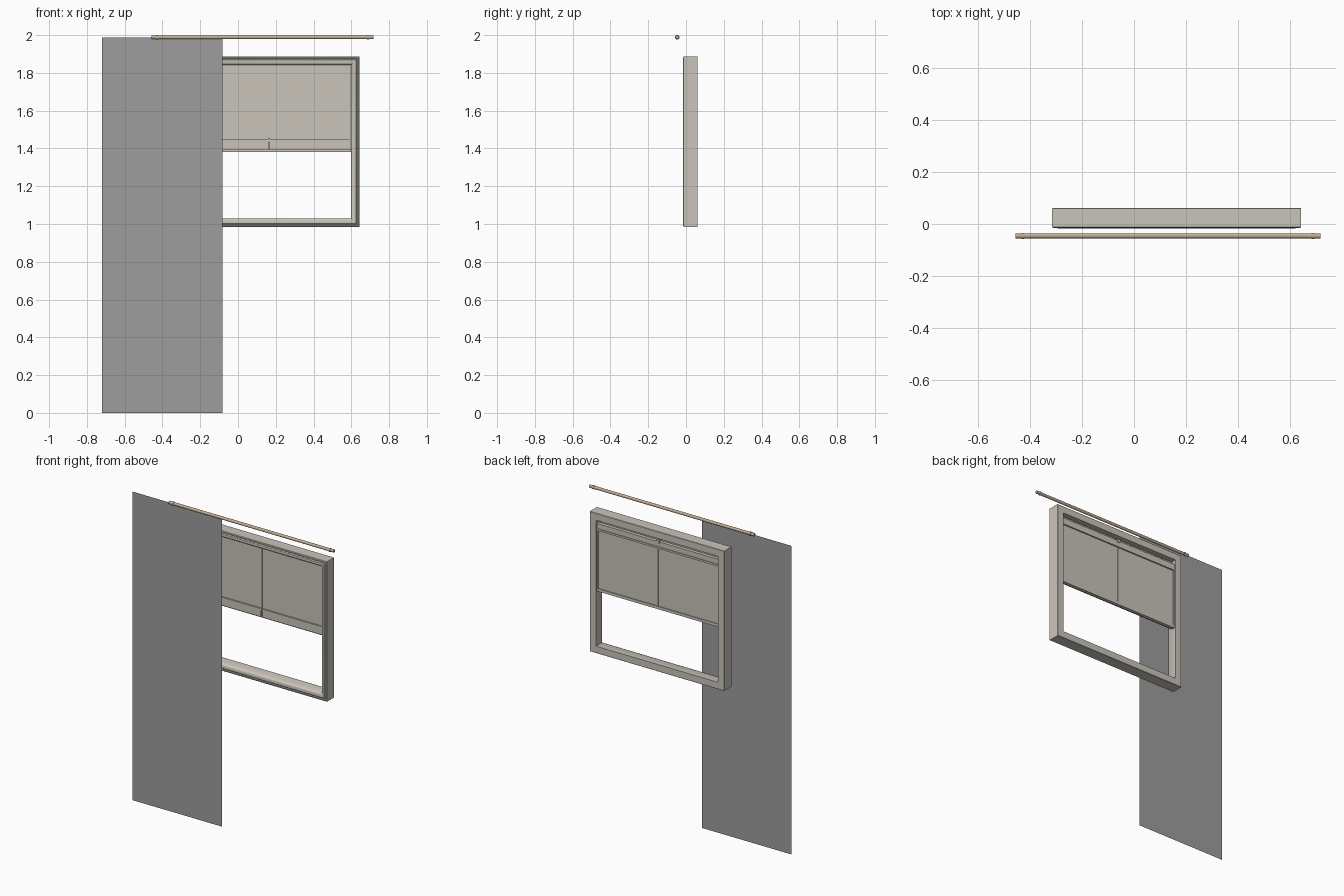
import bpy
import bmesh
from math import pi
from mathutils import Matrix, Vector

if "Cube" in bpy.data.objects:
    bpy.data.objects.remove(bpy.data.objects["Cube"])


def material(name, rgb):
    m = bpy.data.materials.new(name)
    m.use_nodes = True
    m.diffuse_color = (*rgb, 1)
    m.node_tree.nodes["Principled BSDF"].inputs["Base Color"].default_value = (*rgb, 1)
    return m


CREAM = material("warm off white", (0.59, 0.56, 0.50))
GREY = material("curtain grey", (0.34, 0.34, 0.34))
TAN = material("tan wood", (0.54, 0.42, 0.29))


def finish(name, bm, mat, smooth=False):
    bmesh.ops.recalc_face_normals(bm, faces=bm.faces[:])
    me = bpy.data.meshes.new(name)
    bm.to_mesh(me)
    bm.free()
    me.materials.append(mat)
    ob = bpy.data.objects.new(name, me)
    bpy.context.collection.objects.link(ob)
    if smooth:
        bpy.ops.object.select_all(action="DESELECT")
        ob.select_set(True)
        bpy.context.view_layer.objects.active = ob
        bpy.ops.object.shade_smooth_by_angle()
    return ob


def box(name, x0, x1, y0, y1, z0, z1, mat=CREAM):
    bm = bmesh.new()
    size = Matrix.Diagonal((x1 - x0, y1 - y0, z1 - z0, 1))
    mid = Matrix.Translation(((x0 + x1) / 2, (y0 + y1) / 2, (z0 + z1) / 2))
    bmesh.ops.create_cube(bm, size=1, matrix=mid @ size)
    return finish(name, bm, mat)


def mitred_frame(name, x0, x1, z0, z1, profile):
    """Sweep a closed (inset, y) profile around a rectangle."""
    bm = bmesh.new()
    corners = ((x0, z0, 1, 1), (x1, z0, -1, 1), (x1, z1, -1, -1), (x0, z1, 1, -1))
    rings = [[bm.verts.new((x + sx * i, y, z + sz * i)) for i, y in profile]
             for x, z, sx, sz in corners]
    n = len(profile)
    for c in range(4):
        a, b = rings[c], rings[(c + 1) % 4]
        for k in range(n):
            j = (k + 1) % n
            bm.faces.new((a[k], a[j], b[j], b[k]))
    return finish(name, bm, CREAM, True)


def cylinder_x(name, x0, x1, y, z, radius, mat, sides=16):
    bm = bmesh.new()
    place = Matrix.Translation(Vector(((x0 + x1) / 2, y, z))) @ Matrix.Rotation(pi / 2, 4, "Y")
    bmesh.ops.create_cone(bm, cap_ends=True, segments=sides, radius1=radius,
                          radius2=radius, depth=x1 - x0, matrix=place)
    return finish(name, bm, mat, True)


# Outer window frame with a rounded front moulding
LEFT, RIGHT, BOTTOM, TOP = -0.315, 0.643, 0.985, 1.886
MID = (LEFT + RIGHT) / 2
mitred_frame("window_frame", LEFT, RIGHT, BOTTOM, TOP, [
    (0, 0.06), (0, -0.012), (0.004, -0.015), (0.011, -0.015), (0.013, -0.012),
    (0.018, -0.016), (0.025, -0.017), (0.034, -0.014), (0.041, -0.007),
    (0.045, 0.002), (0.045, 0.062), (0.002, 0.062)])

IN_L, IN_R, IN_T = LEFT + 0.045, RIGHT - 0.045, TOP - 0.045


def sash(name, y0, y1, z0, z1, low, high):
    """Sash with stiles, rails, a filled pane and a slim centre bar."""
    stile = 0.008
    box(name + "_pane", IN_L, IN_R, y0 + 0.005, y1 - 0.005, z0 + 0.002, z1 - 0.002)
    box(name + "_bottom_rail", IN_L, IN_R, y0, y1, z0, z0 + low)
    box(name + "_top_rail", IN_L, IN_R, y0, y1, z1 - high, z1)
    box(name + "_right_stile", IN_L, IN_L + stile, y0, y1, z0, z1)
    box(name + "_left_stile", IN_R - stile, IN_R, y0, y1, z0, z1)
    box(name + "_centre_bar", MID - 0.002, MID + 0.002, y0, y1, z0 + low, z1 - high)


# Fixed front sash and the raised rear sash behind it
sash("front_sash", 0.006, 0.026, 1.395, IN_T, 0.042, 0.006)
sash("rear_sash", 0.029, 0.051, 1.38, 1.816, 0.018, 0.044)
box("front_rail_lip", IN_L, IN_R, 0.002, 0.012, 1.437, 1.45)
box("rear_rail_lip", IN_L, IN_R, 0.045, 0.055, 1.772, 1.784)

# Catches at the middle of the rails
box("front_catch", MID - 0.006, MID + 0.006, -0.002, 0.008, 1.40, 1.456)
box("rear_catch", MID - 0.012, MID + 0.012, 0.04, 0.056, 1.806, 1.824)

# Curtain: one flat sheet hanging from the rod line
ROD_Y, ROD_Z = -0.046, 1.988
bm = bmesh.new()
bm.faces.new([bm.verts.new((x, ROD_Y, z)) for x, z in
              ((-0.72, 0), (-0.082, 0), (-0.082, 1.987), (-0.72, 1.987))])
finish("curtain", bm, GREY)

# Curtain rod with a ring near each end
cylinder_x("curtain_rod", -0.457, 0.718, ROD_Y, ROD_Z, 0.0095, TAN)
for side, x in (("right", -0.428), ("left", 0.689)):
    cylinder_x(side + "_rod_ring", x - 0.005, x + 0.005, ROD_Y, ROD_Z, 0.012, TAN)
